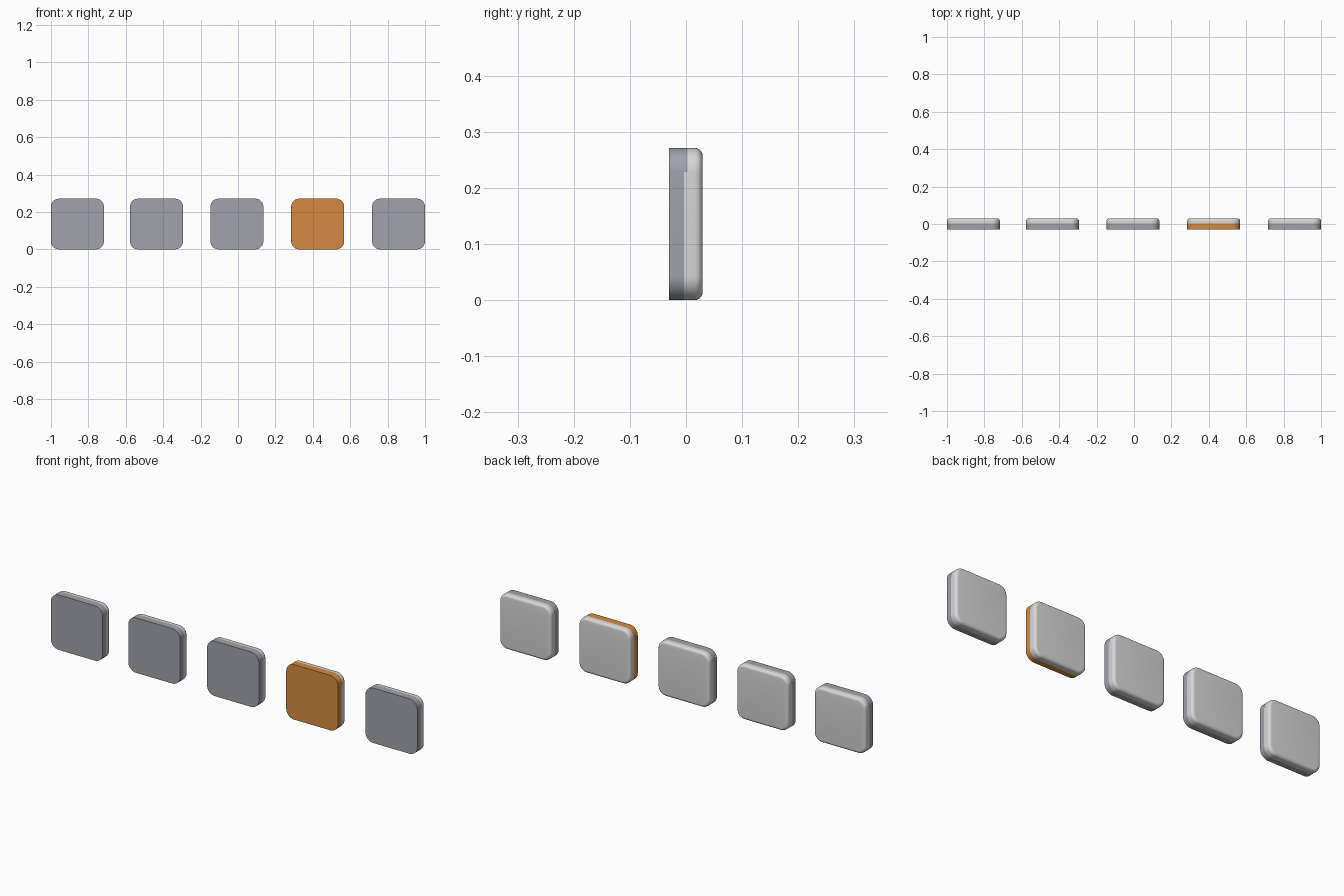
import bpy, bmesh, math

if "Cube" in bpy.data.objects:
    bpy.data.objects.remove(bpy.data.objects["Cube"])

W, H, R = 0.283, 0.271, 0.043      # tile width, height, corner radius
Y_FRONT, Y_BACK = -0.0305, 0.0295
SPLIT_SIDE, SPLIT_TOP = -0.004, 0.003
EDGE = 0.014                       # rounding of the back edge
SEG = 10


def material(name, rgb):
    m = bpy.data.materials.new(name)
    m.diffuse_color = (*rgb, 1)
    m.use_nodes = True
    m.node_tree.nodes["Principled BSDF"].inputs["Base Color"].default_value = m.diffuse_color
    return m


grey = material("cool grey", (0.355, 0.365, 0.415))
orange = material("orange", (0.66, 0.255, 0.05))
light = material("light grey", (0.68, 0.68, 0.68))


def outline(inset):
    """Rounded rectangle in x, z, shrunk by inset."""
    r = R - inset
    pts = []
    for k, (sx, sz) in enumerate([(1, 1), (-1, 1), (-1, -1), (1, -1)]):
        for i in range(SEG + 1):
            a = math.pi / 2 * (k + i / SEG)
            pts.append((sx * (W / 2 - R) + r * math.cos(a),
                        H / 2 + sz * (H / 2 - R) + r * math.sin(a)))
    return pts


def tile(name, x, front_mat):
    # straight front half, split strip, then the rounded back edge
    rings = [(Y_FRONT, 0), (SPLIT_SIDE, 0), (SPLIT_TOP, 0)]
    for i in range(7):
        a = math.pi / 2 * i / 6
        rings.append((Y_BACK - EDGE * (1 - math.sin(a)), EDGE * (1 - math.cos(a))))
    bm = bmesh.new()
    loops = [[bm.verts.new((px, y, pz)) for px, pz in outline(ins)] for y, ins in rings]
    n = len(loops[0])
    for j in range(len(loops) - 1):
        for i in range(n):
            k = (i + 1) % n
            f = bm.faces.new((loops[j][i], loops[j][k], loops[j + 1][k], loops[j + 1][i]))
            # the front colour reaches further back along the top
            top = f.calc_center_median().z > H - R
            f.material_index = 0 if j == 0 or (j == 1 and top) else 1
    bm.faces.new(loops[0]).material_index = 0
    bm.faces.new(loops[-1]).material_index = 1
    bmesh.ops.recalc_face_normals(bm, faces=bm.faces)
    me = bpy.data.meshes.new(name)
    bm.to_mesh(me)
    bm.free()
    me.materials.append(front_mat)
    me.materials.append(light)
    ob = bpy.data.objects.new(name, me)
    ob.location.x = x
    bpy.context.collection.objects.link(ob)
    bpy.ops.object.select_all(action='DESELECT')
    ob.select_set(True)
    bpy.context.view_layer.objects.active = ob
    bpy.ops.object.shade_smooth_by_angle(angle=math.radians(35))


# row of five tiles, the fourth one orange
for i, x in enumerate([-0.8585, -0.436, -0.006, 0.426, 0.8585]):
    tile(f"tile_{i + 1}", x, orange if i == 3 else grey)
